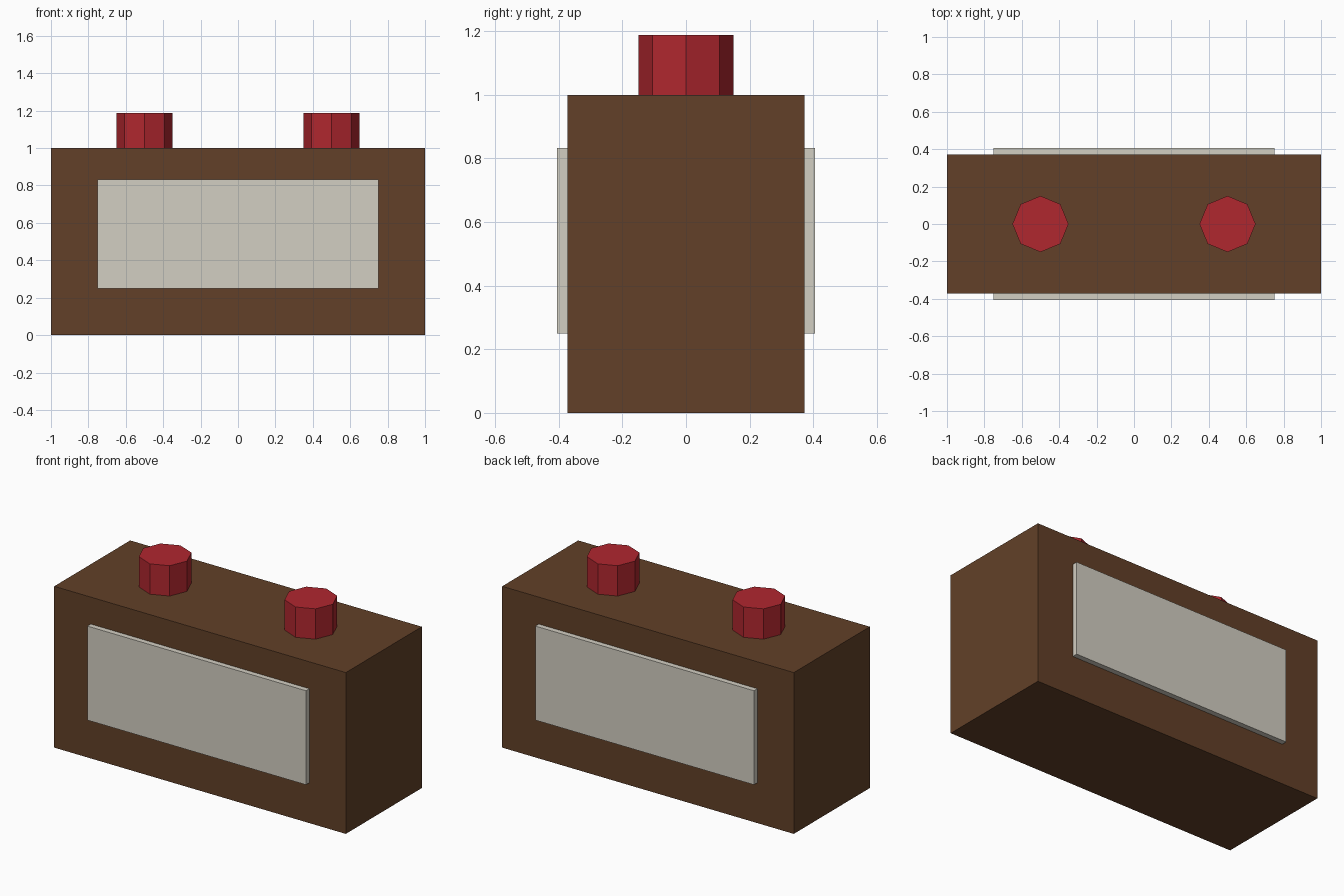
import bpy

if "Cube" in bpy.data.objects:
    bpy.data.objects.remove(bpy.data.objects["Cube"])


def material(name, rgb):
    mat = bpy.data.materials.new(name)
    mat.diffuse_color = (*rgb, 1)
    mat.use_nodes = True
    mat.node_tree.nodes["Principled BSDF"].inputs["Base Color"].default_value = mat.diffuse_color
    return mat


def finish(name, mat):
    obj = bpy.context.object
    obj.name = name
    obj.data.materials.append(mat)
    return obj


def box(name, lo, hi, mat):
    centre = [(a + b) / 2 for a, b in zip(lo, hi)]
    bpy.ops.mesh.primitive_cube_add(size=1, location=centre)
    obj = finish(name, mat)
    obj.scale = [b - a for a, b in zip(lo, hi)]
    bpy.ops.object.transform_apply(location=False, rotation=False, scale=True)


brown = material("brown_casing", (0.122, 0.051, 0.021))
cream = material("cream_panel", (0.65, 0.62, 0.54))
red = material("red_knob", (0.434, 0.020, 0.028))

# Casing
box("body", (-1, -0.372, 0), (1, 0.372, 1), brown)

# Raised panels on front and back, slightly sunk into the casing
box("front_panel", (-0.75, -0.405, 0.25), (0.75, -0.36, 0.833), cream)
box("back_panel", (-0.75, 0.36, 0.25), (0.75, 0.405, 0.833), cream)

# Octagonal knobs on top
for name, x in (("left_knob", -0.5), ("right_knob", 0.5)):
    bpy.ops.mesh.primitive_cylinder_add(vertices=8, radius=0.15, depth=0.208,
                                        location=(x, 0, 1.084))
    finish(name, red)
